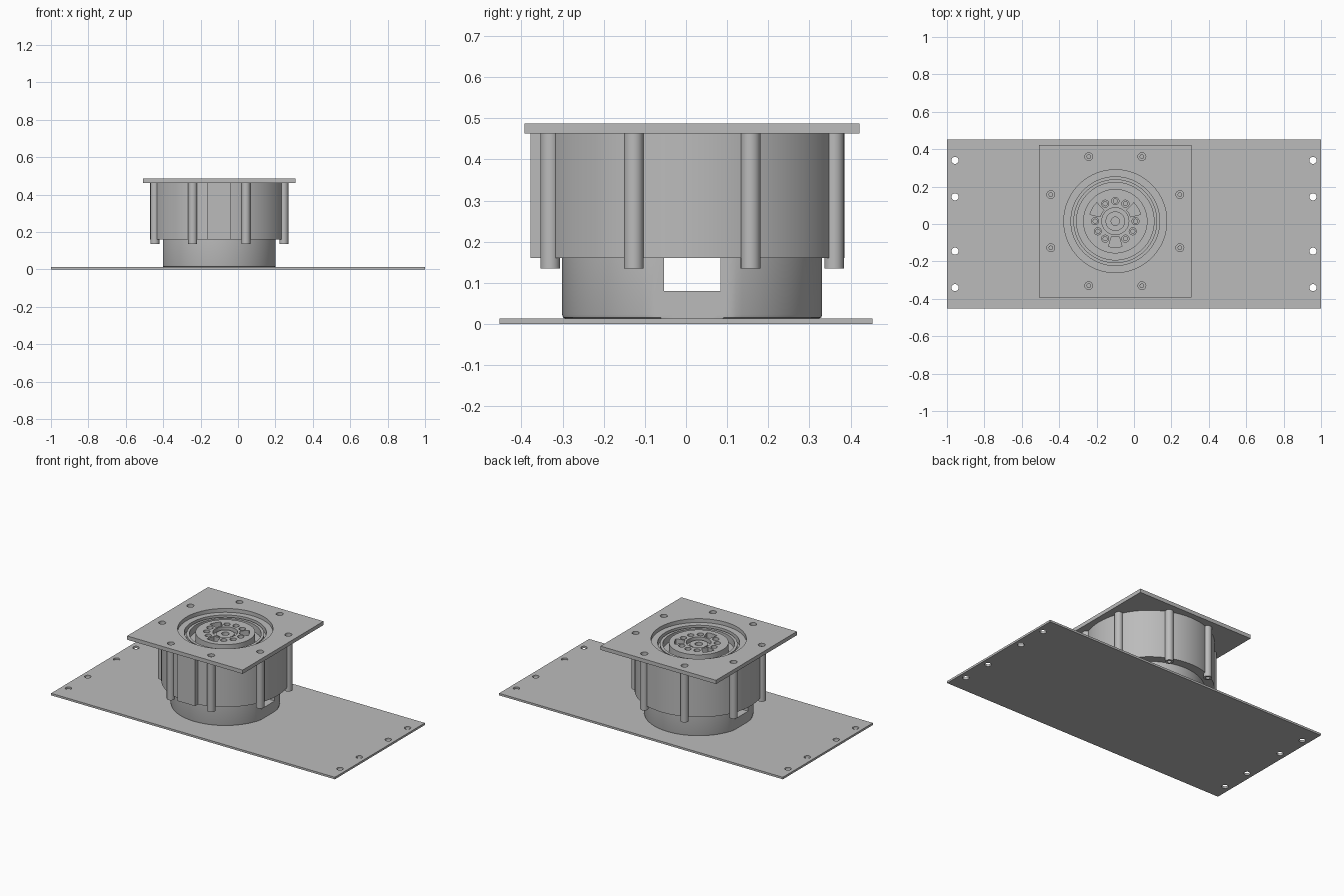
import bpy, bmesh
from math import sin, cos, pi, radians
from mathutils import Matrix, Vector

cube = bpy.data.objects.get("Cube")
if cube:
    bpy.data.objects.remove(cube, do_unlink=True)

CX, CY = -0.10, 0.015          # axis of the round housing
HOUSING_BOTTOM, PLATE_BOTTOM, PLATE_TOP = 0.16, 0.463, 0.487

grey = bpy.data.materials.new("machined grey")
grey.use_nodes = True
grey.diffuse_color = (0.5, 0.5, 0.5, 1)
grey.node_tree.nodes["Principled BSDF"].inputs["Base Color"].default_value = (0.5, 0.5, 0.5, 1)


def make(name, bm):
    bmesh.ops.recalc_face_normals(bm, faces=bm.faces)
    mesh = bpy.data.meshes.new(name)
    bm.to_mesh(mesh)
    bm.free()
    mesh.materials.append(grey)
    obj = bpy.data.objects.new(name, mesh)
    bpy.context.scene.collection.objects.link(obj)
    return obj


def revolve(bm, profile, x=0, y=0, n=24):
    """Closed solid of revolution; the profile starts and ends on the axis."""
    rows = []
    for r, z in profile:
        if r == 0:
            rows.append([bm.verts.new((x, y, z))])
        else:
            rows.append([bm.verts.new((x + r * cos(2 * pi * i / n), y + r * sin(2 * pi * i / n), z))
                         for i in range(n)])
    for a, b in zip(rows, rows[1:]):
        for i in range(n):
            j = (i + 1) % n
            if len(a) == 1:
                bm.faces.new((a[0], b[j], b[i]))
            elif len(b) == 1:
                bm.faces.new((a[i], a[j], b[0]))
            else:
                bm.faces.new((a[i], a[j], b[j], b[i]))


def rod(bm, r, z0, z1, x=0, y=0, n=24):
    revolve(bm, [(0, z0), (r, z0), (r, z1), (0, z1)], x, y, n)


def box(bm, x0, x1, y0, y1, z0, z1):
    size = Vector((x1 - x0, y1 - y0, z1 - z0))
    mid = Vector((x0 + x1, y0 + y1, z0 + z1)) / 2
    bmesh.ops.create_cube(bm, size=1, matrix=Matrix.LocRotScale(mid, None, size))


def cut(obj, bm):
    """Subtract the cutter solids and bake the result."""
    cutter = make("cutter", bm)
    cutter.hide_render = True
    mod = obj.modifiers.new("cut", 'BOOLEAN')
    mod.operation, mod.solver, mod.object = 'DIFFERENCE', 'EXACT', cutter
    bpy.context.view_layer.objects.active = obj
    bpy.ops.object.modifier_apply(modifier=mod.name)
    bpy.data.objects.remove(cutter, do_unlink=True)


parts = []

# Base plate with four mounting holes at each end
bm = bmesh.new()
box(bm, -1, 1, -0.453, 0.453, 0, 0.013)
base_plate = make("base_plate", bm)
bm = bmesh.new()
for x in (-0.957, 0.957):
    for y in (-0.34, -0.145, 0.145, 0.34):
        rod(bm, 0.019, -0.05, 0.05, x, y)
cut(base_plate, bm)
parts.append(base_plate)

# Lower drum with flattened sides and a slot running through it
bm = bmesh.new()
revolve(bm, [(0, 0.013), (0.308, 0.013), (0.314, 0.016), (0.316, 0.023),
             (0.316, HOUSING_BOTTOM), (0, HOUSING_BOTTOM)], n=128)
for v in bm.verts:
    v.co.x = max(-0.30, min(0.30, v.co.x))
bmesh.ops.translate(bm, verts=bm.verts, vec=(CX, CY, 0))
drum = make("lower_drum", bm)
bm = bmesh.new()
box(bm, CX - 0.5, CX + 0.5, CY - 0.069, CY + 0.069, 0.08, 0.2)
cut(drum, bm)
parts.append(drum)

# Main housing with a grooved recess and central hub
bm = bmesh.new()
revolve(bm, [(0, HOUSING_BOTTOM), (0.37, HOUSING_BOTTOM), (0.37, PLATE_BOTTOM),
             (0.237, PLATE_BOTTOM), (0.237, 0.43), (0.224, 0.43), (0.224, 0.455),
             (0.207, 0.455), (0.207, 0.41), (0.172, 0.41), (0.172, 0.465),
             (0.072, 0.465), (0.072, 0.44), (0.052, 0.44), (0.052, 0.455),
             (0.022, 0.455), (0.022, 0.43), (0, 0.43)], CX, CY, 128)
housing = make("main_housing", bm)

# Hub bolt holes, with a wider pocket at every fourth position
bm = bmesh.new()
for k in range(12):
    a = radians(30 * k)
    if k % 4 == 1:
        arc = [(r, a + s * radians(t)) for r, s, ts in ((0.085, 1, (-14, 0, 14)),
               (0.14, -1, (-15, -7, 0, 7, 15))) for t in ts]
        low, high = ([bm.verts.new((CX + r * cos(t), CY + r * sin(t), z)) for r, t in arc]
                     for z in (0.43, 0.5))
        bm.faces.new(low)
        bm.faces.new(high)
        for i in range(len(arc)):
            bm.faces.new((low[i - 1], low[i], high[i], high[i - 1]))
    else:
        revolve(bm, [(0, 0.42), (0.011, 0.42), (0.011, 0.445), (0.019, 0.445),
                     (0.019, 0.5), (0, 0.5)], CX + 0.108 * cos(a), CY + 0.108 * sin(a))
cut(housing, bm)
parts.append(housing)

# Flat pad on the front of the housing
bm = bmesh.new()
box(bm, CX - 0.062, CX + 0.062, CY - 0.393, CY - 0.34, HOUSING_BOTTOM, PLATE_BOTTOM)
parts.append(make("front_pad", bm))

# Eight screw bosses around the housing
spots = [(CX + sx * u, CY + sy * v) for u, v in ((0.142, 0.345), (0.345, 0.142))
         for sx in (-1, 1) for sy in (-1, 1)]
bm = bmesh.new()
for x, y in spots:
    revolve(bm, [(0, 0.15), (0.012, 0.15), (0.012, 0.135), (0.024, 0.135),
                 (0.024, PLATE_BOTTOM), (0, PLATE_BOTTOM)], x, y)
parts.append(make("screw_bosses", bm))

# Square top plate with a round opening and screw holes
bm = bmesh.new()
box(bm, CX - 0.407, CX + 0.407, CY - 0.407, CY + 0.407, PLATE_BOTTOM, PLATE_TOP)
top_plate = make("top_plate", bm)
bm = bmesh.new()
rod(bm, 0.275, 0.4, 0.6, CX, CY, 128)
for x, y in spots:
    rod(bm, 0.021, 0.4, 0.6, x, y)
cut(top_plate, bm)
parts.append(top_plate)

# Screw heads sunk in the top plate
bm = bmesh.new()
for x, y in spots:
    rod(bm, 0.012, 0.45, 0.472, x, y)
parts.append(make("plate_screws", bm))

# Smooth the round walls and keep the machined edges crisp
bpy.ops.object.select_all(action='DESELECT')
for obj in parts:
    obj.select_set(True)
bpy.context.view_layer.objects.active = parts[0]
bpy.ops.object.shade_smooth_by_angle(angle=radians(30))
